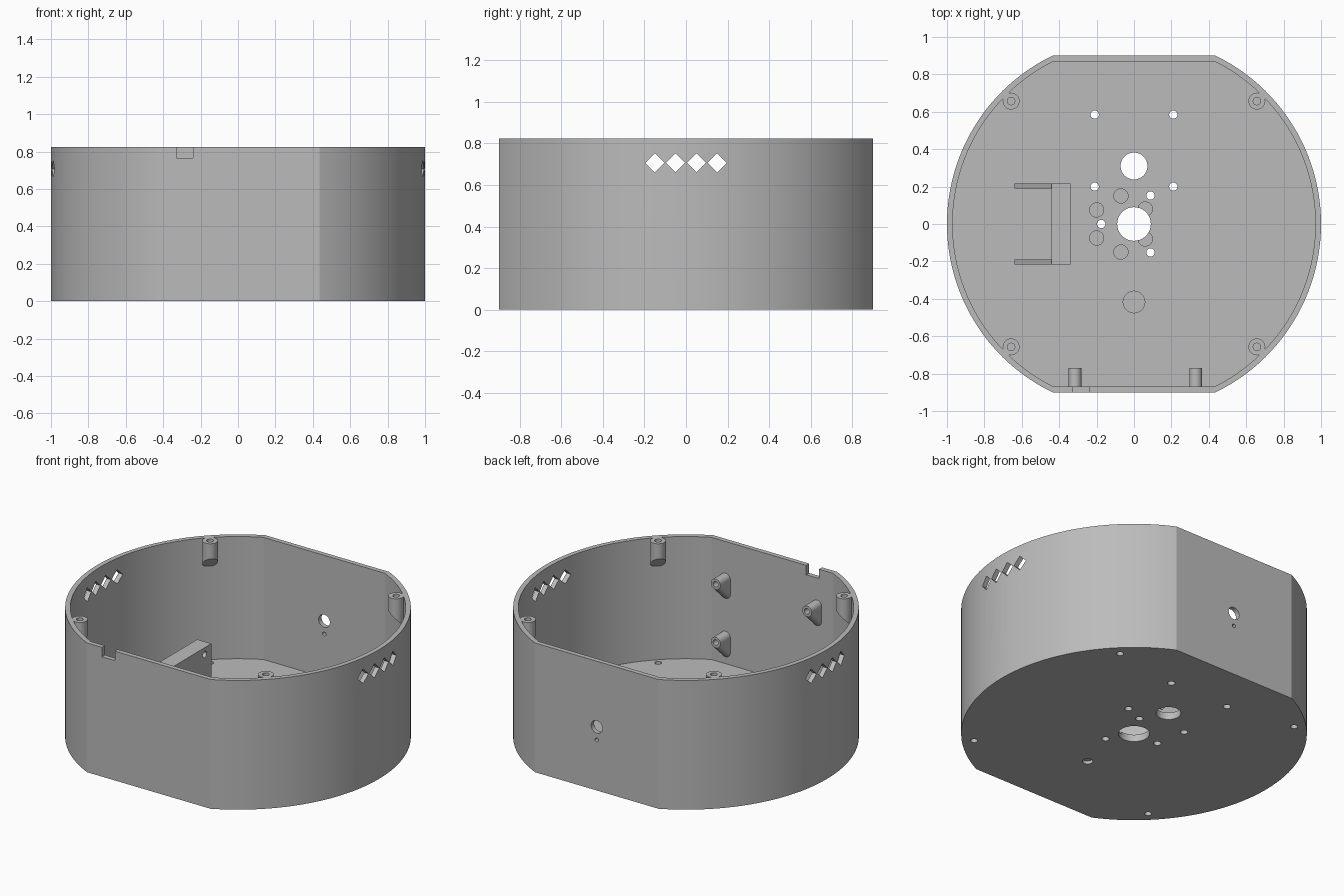
import bpy, bmesh, math
from mathutils import Matrix, Vector

cube = bpy.data.objects.get("Cube")
if cube:
    bpy.data.objects.remove(cube, do_unlink=True)

HEIGHT, FLOOR, WALL = 0.825, 0.045, 0.03

grey = bpy.data.materials.new("plain_grey")
grey.use_nodes = True
grey.diffuse_color = (0.5, 0.5, 0.5, 1)
grey.node_tree.nodes["Principled BSDF"].inputs["Base Color"].default_value = (0.5, 0.5, 0.5, 1)


def finish(name, bm):
    bmesh.ops.recalc_face_normals(bm, faces=bm.faces)
    mesh = bpy.data.meshes.new(name)
    bm.to_mesh(mesh)
    bm.free()
    mesh.materials.append(grey)
    obj = bpy.data.objects.new(name, mesh)
    bpy.context.collection.objects.link(obj)
    return obj


def loft(bm, rings):
    """Bridge rings of points in order and cap both ends."""
    rows = [[bm.verts.new(p) for p in ring] for ring in rings]
    n = len(rows[0])
    for a, b in zip(rows, rows[1:]):
        for i in range(n):
            j = (i + 1) % n
            bm.faces.new((a[i], a[j], b[j], b[i]))
    bm.faces.new(rows[0])
    bm.faces.new(rows[-1])


def circle(r, n=32):
    return [(r * math.cos(math.tau * i / n), r * math.sin(math.tau * i / n)) for i in range(n)]


def rod(bm, start, end, r):
    start, end = Vector(start), Vector(end)
    turn = (end - start).to_track_quat("Z", "Y").to_matrix()
    loft(bm, [[p + turn @ Vector((x, y, 0)) for x, y in circle(r)] for p in (start, end)])


def box(bm, lo, hi):
    (a, b, c), (d, e, f) = lo, hi
    loft(bm, [[(a, b, z), (d, b, z), (d, e, z), (a, e, z)] for z in (c, f)])


def cut(obj, bm):
    """Subtract the geometry in bm from obj."""
    cutter = finish("cutter", bm)
    cutter.hide_render = True
    mod = obj.modifiers.new("cut", "BOOLEAN")
    mod.operation, mod.solver, mod.object = "DIFFERENCE", "EXACT", cutter
    mod.use_self = True
    bpy.context.view_layer.objects.active = obj
    bpy.ops.object.modifier_apply(modifier=mod.name)
    bpy.data.objects.remove(cutter, do_unlink=True)


def flattened_disc(r, flat, z0, z1):
    """Round prism with straight front and back."""
    half = math.asin(flat / r)
    arc = [-half + 2 * half * i / 48 for i in range(49)]
    pts = [(r * math.cos(a), r * math.sin(a)) for a in arc]
    pts += [(-x, -y) for x, y in pts]
    bm = bmesh.new()
    loft(bm, [[(x, y, z) for x, y in pts] for z in (z0, z1)])
    return bm


# Housing shell
housing = finish("housing", flattened_disc(1, 0.9, 0, HEIGHT))
cut(housing, flattened_disc(1 - WALL, 0.9 - WALL, FLOOR, 1))

# Holes through the floor
CORNERS = [(sx * 0.657, sy * 0.657) for sx in (-1, 1) for sy in (-1, 1)]
holes = [(0, 0, 0.09), (0, 0.31, 0.072), (0.088, 0.152, 0.022),
         (0.088, -0.152, 0.022), (-0.175, 0, 0.022)]
holes += [(x, y, 0.022) for x in (-0.21, 0.21) for y in (0.2, 0.585)]
holes += [(x, y, 0.02) for x, y in CORNERS]
bm = bmesh.new()
for x, y, r in holes:
    rod(bm, (x, y, -0.1), (x, y, 0.1), r)
# Blind pocket under the floor
rod(bm, (0, -0.417, -0.1), (0, -0.417, 0.02), 0.03)
cut(housing, bm)

# Shallow pockets on top of the floor
pockets = [(0, -0.417, 0.058)]
for s in (-1, 1):
    pockets += [(-0.07, s * 0.15, 0.038), (-0.2, s * 0.075, 0.038), (0.06, s * 0.08, 0.038)]
bm = bmesh.new()
for x, y, r in pockets:
    rod(bm, (x, y, FLOOR - 0.015), (x, y, 0.1), r)
cut(housing, bm)

# Wall openings: diamond vents, rim notch, cable holes
bm = bmesh.new()
for s in (-1, 1):
    for y in (-0.15, -0.05, 0.05, 0.15):
        d, z = 0.046, 0.707
        loft(bm, [[(x, y - d, z), (x, y, z - d), (x, y + d, z), (x, y, z + d)]
                  for x in (s * 0.85, s * 1.1)])
box(bm, (-0.33, -1, 0.765), (-0.24, -0.8, 1))
rod(bm, (0, 0.8, 0.406), (0, 1, 0.406), 0.04)
rod(bm, (0, 0.8, 0.323), (0, 1, 0.323), 0.012)
cut(housing, bm)
parts = [housing]

# Corner screw posts with slanted undersides and blind holes
for cx, cy in CORNERS:
    out = Vector((cx, cy)).normalized()
    outer, inner = circle(0.045), circle(0.02)
    low = HEIGHT - 0.141
    bm = bmesh.new()
    loft(bm, [[(cx + x, cy + y, low - out.dot((x, y))) for x, y in outer],
              [(cx + x, cy + y, HEIGHT) for x, y in outer],
              [(cx + x, cy + y, HEIGHT) for x, y in inner],
              [(cx + x, cy + y, HEIGHT - 0.08) for x, y in inner]])
    parts.append(finish("corner_post", bm))

# Gusseted standoffs on the inside of the front wall
for cx, cz in ((0.33, 0.59), (0.33, 0.218), (-0.315, 0.59)):
    outer, inner = circle(0.034), circle(0.018)
    bm = bmesh.new()
    loft(bm, [[(cx + x, -0.875, cz + z - (0.1 if z < -0.001 else 0)) for x, z in outer],
              [(cx + x, -0.77, cz + z) for x, z in outer],
              [(cx + x, -0.77, cz + z) for x, z in inner],
              [(cx + x, -0.85, cz + z) for x, z in inner]])
    parts.append(finish("wall_standoff", bm))

# Upright bracket with two screw holes
bm = bmesh.new()
box(bm, (-0.44, -0.217, FLOOR - 0.005), (-0.34, 0.217, 0.42))
bracket = finish("bracket_plate", bm)
bm = bmesh.new()
for y in (-0.15, 0.15):
    rod(bm, (-0.5, y, 0.376), (-0.3, y, 0.376), 0.02)
cut(bracket, bm)
parts.append(bracket)

# Triangular braces behind the bracket
for s in (-1, 1):
    side = [(-0.435, FLOOR - 0.005), (-0.64, FLOOR - 0.005), (-0.64, 0.08), (-0.435, 0.4)]
    bm = bmesh.new()
    loft(bm, [[(x, y, z) for x, z in side] for y in (s * 0.19, s * 0.217)])
    parts.append(finish("bracket_brace", bm))

# Smooth curved walls, keep edges crisp
bpy.ops.object.select_all(action="DESELECT")
for obj in parts:
    obj.select_set(True)
bpy.context.view_layer.objects.active = housing
bpy.ops.object.shade_smooth_by_angle(angle=math.radians(20))
